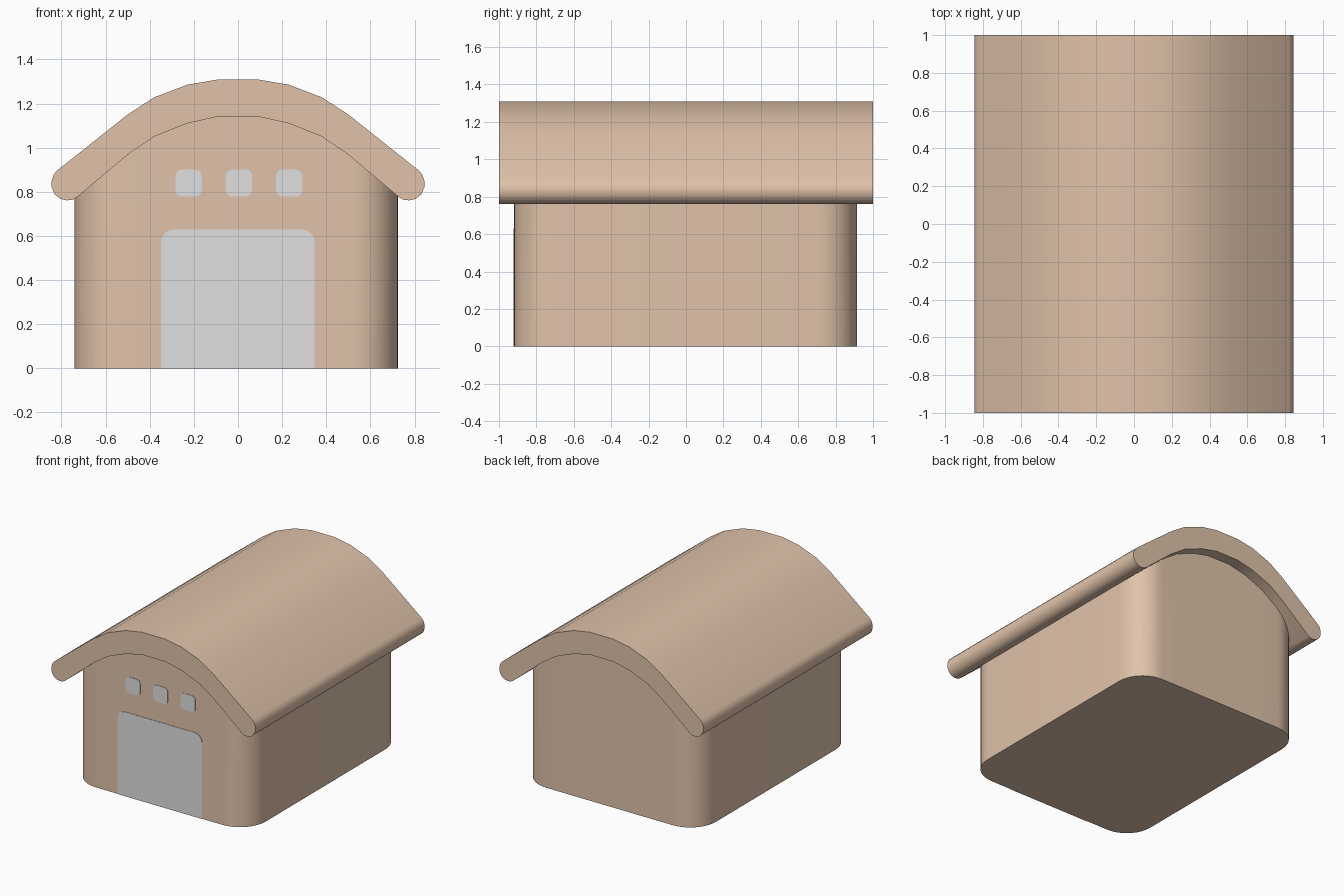
import bpy
import math

if "Cube" in bpy.data.objects:
    bpy.data.objects.remove(bpy.data.objects["Cube"])


def material(name, color):
    m = bpy.data.materials.new(name)
    m.diffuse_color = (*color, 1)
    m.use_nodes = True
    m.node_tree.nodes["Principled BSDF"].inputs["Base Color"].default_value = m.diffuse_color
    return m


TAN = material("warm_tan", (0.745, 0.545, 0.402))
GREY = material("light_grey", (0.745, 0.745, 0.745))


def make_object(name, verts, faces, mat, angle=35):
    mesh = bpy.data.meshes.new(name)
    mesh.from_pydata(verts, [], faces)
    mesh.shade_smooth()
    mesh.set_sharp_from_angle(angle=math.radians(angle))
    mesh.materials.append(mat)
    obj = bpy.data.objects.new(name, mesh)
    bpy.context.collection.objects.link(obj)
    return obj


def prism(name, outline, y0, y1, mat):
    """Extrude a counter-clockwise (x, z) outline from y0 to y1."""
    n = len(outline)
    verts = [(x, y, z) for y in (y0, y1) for x, z in outline]
    faces = [tuple(range(n)), tuple(reversed(range(n, 2 * n)))]
    faces += [(i, i + n, (i + 1) % n + n, (i + 1) % n) for i in range(n)]
    return make_object(name, verts, faces, mat)


# Roof: a curved slab with rounded eaves, right half mirrored
UNDER = [(0.095, 1.14), (0.23, 1.11), (0.38, 1.05), (0.50, 0.968), (0.73, 0.775)]
EAVE = [(0.75, 0.764), (0.775, 0.761), (0.805, 0.768), (0.83, 0.788),
        (0.844, 0.82), (0.844, 0.85), (0.835, 0.878), (0.82, 0.896)]
TOP = [(0.50, 1.15), (0.38, 1.228), (0.23, 1.285), (0.095, 1.308)]
half = UNDER + EAVE + TOP
prism("roof", half + [(-x, z) for x, z in reversed(half)], -1, 1, TAN)


def under_height(x):
    """Height of the roof underside at x."""
    x = abs(x)
    if x <= UNDER[0][0]:
        return UNDER[0][1]
    for (xa, za), (xb, zb) in zip(UNDER, UNDER[1:]):
        if x <= xb:
            return za + (zb - za) * (x - xa) / (xb - xa)
    return UNDER[-1][1]


# Body: rounded-corner walls whose top follows the roof underside
HX, HY, R, CX, CY = 0.7325, 0.9175, 0.21, -0.0075, -0.002
STEPS = 9
right = [(x, HY) for x in (0.095, 0.23, 0.38)]
for i in range(STEPS + 1):
    a = math.pi / 2 * i / STEPS
    right.append((HX - R + R * math.sin(a), HY - R + R * math.cos(a)))
columns = [(-x, d) for x, d in reversed(right)] + right
n = len(columns)
verts = []
for x, d in columns:
    top = under_height(x + CX) + 0.015
    verts += [(x + CX, CY - d, 0), (x + CX, CY - d, top),
              (x + CX, CY + d, top), (x + CX, CY + d, 0)]
faces = [(0, 1, 2, 3), tuple(4 * (n - 1) + k for k in (3, 2, 1, 0))]
for i in range(n - 1):
    a, b = 4 * i, 4 * i + 4
    faces += [(a + k, b + k, b + (k + 1) % 4, a + (k + 1) % 4) for k in range(4)]
make_object("body", verts, faces, TAN)


def plate(name, x0, x1, z0, z1, r, round_bottom=True):
    """Thin painted plate on the front wall with rounded corners."""
    outline = []
    corners = [(x0 + r, z0 + r, 180), (x1 - r, z0 + r, 270),
               (x1 - r, z1 - r, 0), (x0 + r, z1 - r, 90)]
    for i, (cx, cz, start) in enumerate(corners):
        if i < 2 and not round_bottom:
            outline.append(((x0, x1)[i], z0))
            continue
        for k in range(6):
            a = math.radians(start + 18 * k)
            outline.append((cx + r * math.cos(a), cz + r * math.sin(a)))
    front = CY - HY
    prism(name, outline, front - 0.003, front + 0.003, GREY)


# Door and three small windows
plate("door", -0.35, 0.347, 0, 0.63, 0.06, round_bottom=False)
for i, x in enumerate((-0.224, 0.004, 0.232)):
    plate(f"window_{i + 1}", x - 0.06, x + 0.06, 0.778, 0.9, 0.03)
